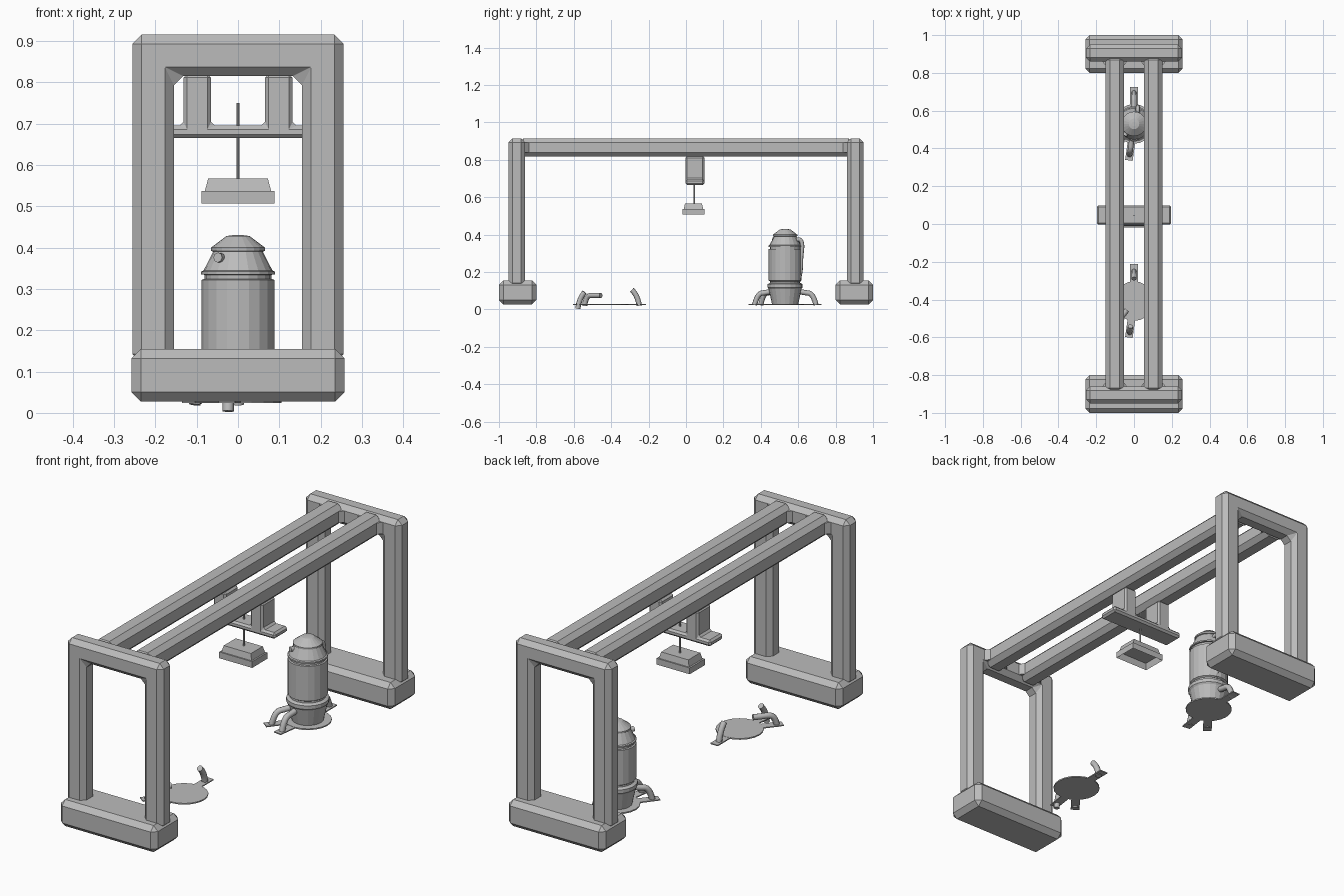
import bpy, bmesh, math
from mathutils import Vector, Matrix

cube = bpy.data.objects.get("Cube")
if cube:
    bpy.data.objects.remove(cube, do_unlink=True)

grey = bpy.data.materials.new("plain_grey")
grey.use_nodes = True
grey.diffuse_color = (0.5, 0.5, 0.5, 1)
grey.node_tree.nodes["Principled BSDF"].inputs["Base Color"].default_value = (0.5, 0.5, 0.5, 1)


def add(name, data):
    data.materials.append(grey)
    obj = bpy.data.objects.new(name, data)
    bpy.context.collection.objects.link(obj)
    return obj


def from_bmesh(name, bm, bevel=0):
    bmesh.ops.recalc_face_normals(bm, faces=bm.faces)
    mesh = bpy.data.meshes.new(name)
    bm.to_mesh(mesh)
    bm.free()
    obj = add(name, mesh)
    if bevel:
        mod = obj.modifiers.new("chamfer", "BEVEL")
        mod.width = bevel
        mod.segments = 1
        mod.limit_method = "ANGLE"
    return obj


def prism(name, outline, axis, low, high, bevel=0):
    """Extrude a flat outline along y (outline in x,z) or z (outline in x,y)."""
    bm = bmesh.new()
    verts = [bm.verts.new((a, low, b) if axis == "y" else (a, b, low)) for a, b in outline]
    face = bm.faces.new(verts)
    moved = bmesh.ops.extrude_face_region(bm, geom=[face])["geom"]
    step = Vector((0, high - low, 0)) if axis == "y" else Vector((0, 0, high - low))
    bmesh.ops.translate(bm, vec=step, verts=[v for v in moved if isinstance(v, bmesh.types.BMVert)])
    return from_bmesh(name, bm, bevel)


def box(name, x, y, z, bevel=0):
    outline = [(x[0], y[0]), (x[1], y[0]), (x[1], y[1]), (x[0], y[1])]
    return prism(name, outline, "z", z[0], z[1], bevel)


def cylinder(name, radius, low, high, x, y, sides=20):
    bm = bmesh.new()
    place = Matrix.Translation((x, y, (low + high) / 2))
    bmesh.ops.create_cone(bm, cap_ends=True, segments=sides, radius1=radius,
                          radius2=radius, depth=high - low, matrix=place)
    return from_bmesh(name, bm)


def lathe(name, profile, y, sides=20):
    bm = bmesh.new()
    rings = []
    for r, z in profile:
        rings.append([bm.verts.new((r * math.cos(math.tau * i / sides),
                                    y + r * math.sin(math.tau * i / sides), z)) for i in range(sides)])
    for a, b in zip(rings, rings[1:]):
        for i in range(sides):
            j = (i + 1) % sides
            bm.faces.new((a[i], a[j], b[j], b[i]))
    bm.faces.new(rings[0])
    bm.faces.new(rings[-1])
    return from_bmesh(name, bm)


def pipe(name, points, radius):
    curve = bpy.data.curves.new(name, "CURVE")
    curve.dimensions = "3D"
    curve.bevel_depth = radius
    curve.bevel_resolution = 2
    curve.use_fill_caps = True
    curve.resolution_u = 4
    spline = curve.splines.new("NURBS")
    spline.points.add(len(points) - 1)
    for p, co in zip(spline.points, points):
        p.co = (*co, 1)
    spline.use_endpoint_u = True
    spline.order_u = 3
    return add(name, curve)


def mirrored(half):
    """Complete a right-hand outline across x = 0."""
    return half + [(-x, z) for x, z in reversed(half)]


# Gantry: two end gates on feet, joined by twin rails
gate = mirrored([(0.155, 0.815), (0.155, 0.12), (0.255, 0.12), (0.255, 0.915)])
for side, end in ((-1, "front"), (1, "back")):
    span = sorted((side * 0.86, side * 0.95))
    prism(end + "_gate", gate, "y", span[0], span[1], 0.022)
    foot = sorted((side * 0.8, side * 1.0))
    box(end + "_foot", (-0.258, 0.258), foot, (0.027, 0.155), 0.023)
    for x in (-0.102, 0.102):
        flare = [(x - 0.068, side * 0.862), (x + 0.068, side * 0.862),
                 (x + 0.047, side * 0.838), (x - 0.047, side * 0.838)]
        prism(end + "_rail_flare", flare, "z", 0.838, 0.893)
for x, name in ((-0.102, "right_rail"), (0.102, "left_rail")):
    box(name, (x - 0.048, x + 0.048), (-0.89, 0.89), (0.817, 0.915), 0.022)

# Trolley hanging under the rails
trolley = mirrored([(0.065, 0.695), (0.065, 0.82), (0.132, 0.82), (0.132, 0.695),
                    (0.197, 0.695), (0.197, 0.665)])
prism("trolley", trolley, "y", -0.003, 0.098, 0.009)
cylinder("hoist_rod", 0.004, 0.55, 0.75, 0, 0.045, 8)

# Hollow-bottomed grab head
bm = bmesh.new()
low = [bm.verts.new((x, 0.04 + y, 0.507)) for x, y in
       ((-0.088, -0.058), (0.088, -0.058), (0.088, 0.058), (-0.088, 0.058))]
high = [bm.verts.new((v.co.x * 0.82, 0.04 + (v.co.y - 0.04) * 0.78, 0.567)) for v in low]
bottom = bm.faces.new(low)
bm.faces.new(high)
for i in range(4):
    j = (i + 1) % 4
    bm.faces.new((low[i], low[j], high[j], high[i]))
bmesh.ops.inset_region(bm, faces=[bottom], thickness=0.035)
hole = bmesh.ops.extrude_face_region(bm, geom=[bottom])["geom"]
bmesh.ops.translate(bm, vec=(0, 0, 0.03), verts=[v for v in hole if isinstance(v, bmesh.types.BMVert)])
bmesh.ops.delete(bm, geom=[bottom], context="FACES")
from_bmesh("grab_head", bm)


# Round stands with three tabs and bent pipes
def stand(name, y, legs):
    cylinder(name + "_plate", 0.105, 0.024, 0.03, 0, y)
    for degrees, path in legs:
        c, s = math.cos(math.radians(degrees)), math.sin(math.radians(degrees))
        corners = ((0.08, -0.02), (0.195, -0.02), (0.195, 0.02), (0.08, 0.02))
        outline = [(r * c - w * s, y + r * s + w * c) for r, w in corners]
        prism(name + "_tab", outline, "z", 0.024, 0.029)
        pipe(name + "_pipe", [(r * c, y + r * s, z) for r, z in path], 0.014)


stub = [(0.158, 0.02), (0.15, 0.075), (0.118, 0.105)]
arch = [(0.17, 0.02), (0.16, 0.075), (0.1, 0.075), (0.06, 0.075)]
steep = [(0.172, 0.004), (0.165, 0.06), (0.135, 0.092)]
joined = [(0.165, 0.024), (0.15, 0.085), (0.1, 0.09), (0.06, 0.1)]
stand("empty_stand", -0.408, ((90, stub), (262, steep), (232, arch)))
stand("tank_stand", 0.53, ((90, joined), (262, joined), (232, joined)))

# Tank body with collars and a conical cap
lathe("tank", [(0.07, 0.028), (0.088, 0.11), (0.094, 0.118), (0.094, 0.135), (0.08, 0.142),
               (0.08, 0.15), (0.088, 0.155), (0.088, 0.322), (0.081, 0.324), (0.081, 0.334),
               (0.089, 0.335), (0.089, 0.342), (0.083, 0.345), (0.06, 0.39), (0.065, 0.392),
               (0.065, 0.4), (0.028, 0.428), (0.012, 0.43)], 0.53)
pipe("tank_spout", [(-0.03, 0.5, 0.372), (-0.04, 0.483, 0.374), (-0.049, 0.466, 0.376)], 0.012)
pipe("tank_hose", [(0.02, 0.575, 0.36), (0.02, 0.605, 0.385), (0.02, 0.625, 0.35),
                   (0.02, 0.615, 0.28), (0.02, 0.615, 0.2), (0.02, 0.6, 0.15)], 0.011)
